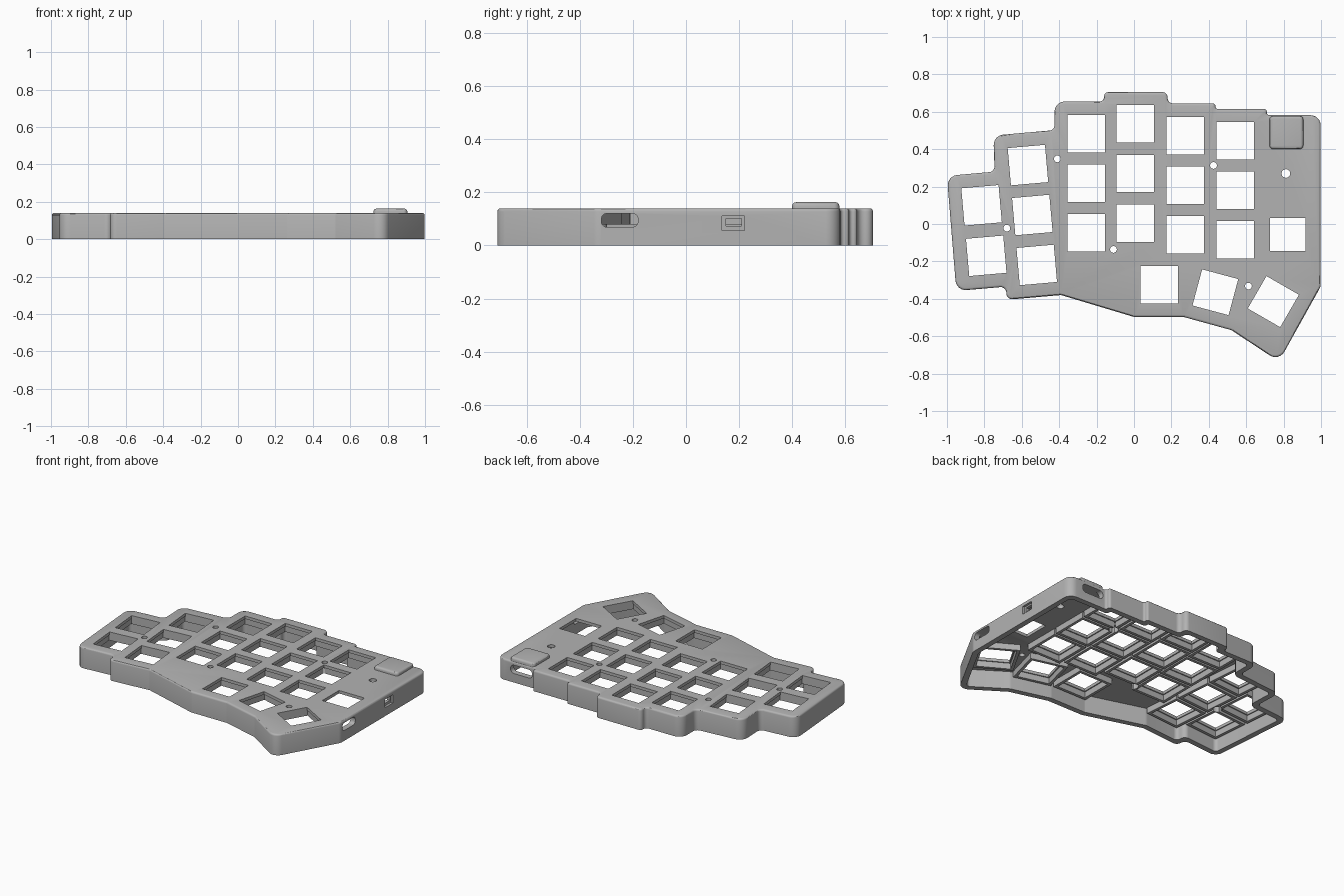
import bpy, bmesh, math
from mathutils import Vector, Matrix

cube = bpy.data.objects.get("Cube")
if cube:
    bpy.data.objects.remove(cube)

grey = bpy.data.materials.new("case_grey")
grey.use_nodes = True
grey.diffuse_color = (0.45, 0.45, 0.45, 1)
grey.node_tree.nodes["Principled BSDF"].inputs["Base Color"].default_value = (0.45, 0.45, 0.45, 1)

HEIGHT, PLATE, WALL = 0.14, 0.12, 0.037

# Case outline, clockwise from the far left column
OUTLINE = [Vector(p) for p in (
    (-1.0, 0.257), (-0.745, 0.28), (-0.752, 0.473), (-0.425, 0.502), (-0.425, 0.655),
    (-0.16, 0.655), (-0.16, 0.705), (0.18, 0.705), (0.18, 0.645), (0.435, 0.645),
    (0.435, 0.615), (0.71, 0.615), (0.71, 0.582), (0.998, 0.582), (0.998, -0.335),
    (0.775, -0.735), (0.52, -0.567), (0.265, -0.497), (0.0, -0.497), (-0.39, -0.38),
    (-0.68, -0.405), (-0.685, -0.335), (-0.95, -0.358))]

# Key openings: x, y, turn in degrees
KEYS = [(-0.815, 0.10, 5), (-0.79, -0.17, 5),
        (-0.135, -0.325, 0)][:2]
KEYS += [(-0.567 + i * 0.0235, 0.315 - i * 0.267, 5) for i in range(3)]
for x, top in ((-0.255, 0.483), (0.007, 0.535), (0.275, 0.472), (0.541, 0.446)):
    KEYS += [(x, top - i * 0.265, 0) for i in range(3)]
KEYS += [(0.135, -0.325, 0), (0.435, -0.365, -15), (0.745, -0.415, -30)]

SCREWS = [(-0.41, 0.348), (-0.68, -0.022), (-0.11, -0.136),
          (0.425, 0.313), (0.812, 0.27), (0.612, -0.332)]


def inset(points, dist):
    """Move every edge of a clockwise outline inward."""
    out = []
    for i, p in enumerate(points):
        a = (p - points[i - 1]).normalized()
        b = (points[(i + 1) % len(points)] - p).normalized()
        na, nb = Vector((a.y, -a.x)), Vector((b.y, -b.x))
        out.append(p + (na + nb) * dist / (1 + na.dot(nb)))
    return out


def rounded(points, convex, concave, steps=6):
    """Replace corners by arcs."""
    out = []
    for i, p in enumerate(points):
        to_a, to_b = points[i - 1] - p, points[(i + 1) % len(points)] - p
        a, b = to_a.normalized(), to_b.normalized()
        turn = math.pi - a.angle(b)
        radius = convex if a.x * b.y - a.y * b.x > 0 else concave
        t = min(radius * math.tan(turn / 2), 0.46 * to_a.length, 0.46 * to_b.length)
        r = t / math.tan(turn / 2)
        mid = (a + b).normalized()
        centre = p + mid * math.hypot(r, t)
        start = p + a * t - centre
        sign = 1 if start.x * -mid.y + start.y * mid.x > 0 else -1
        for k in range(steps + 1):
            out.append(centre + Matrix.Rotation(sign * turn * k / steps, 2) @ start)
    return out


def prism(bm, points, z0, z1):
    """Extrude an outline between two heights; returns the top face."""
    face = bm.faces.new([bm.verts.new((p[0], p[1], z0)) for p in points])
    new = bmesh.ops.extrude_face_region(bm, geom=[face])["geom"]
    bmesh.ops.translate(bm, vec=(0, 0, z1 - z0),
                        verts=[g for g in new if isinstance(g, bmesh.types.BMVert)])
    return next(g for g in new if isinstance(g, bmesh.types.BMFace))


def square(x, y, turn, w, h):
    m = Matrix.Rotation(math.radians(turn), 2)
    return [m @ Vector((sx * w / 2, sy * h / 2)) + Vector((x, y))
            for sx, sy in ((-1, -1), (1, -1), (1, 1), (-1, 1))]


def disc(x, y, r, n=24):
    return [(x + r * math.cos(math.tau * i / n), y + r * math.sin(math.tau * i / n)) for i in range(n)]


def finish(bm, name):
    bmesh.ops.recalc_face_normals(bm, faces=bm.faces)
    mesh = bpy.data.meshes.new(name)
    bm.to_mesh(mesh)
    bm.free()
    mesh.materials.append(grey)
    obj = bpy.data.objects.new(name, mesh)
    bpy.context.collection.objects.link(obj)
    return obj


def prisms(name, shapes, z0, z1):
    bm = bmesh.new()
    for s in shapes:
        prism(bm, s, z0, z1)
    return finish(bm, name)


def cut(obj, cutter):
    """Subtract the cutter, then discard it."""
    mod = obj.modifiers.new("cut", "BOOLEAN")
    mod.operation, mod.solver, mod.object = "DIFFERENCE", "EXACT", cutter
    bpy.context.view_layer.objects.active = obj
    bpy.ops.object.modifier_apply(modifier=mod.name)
    bpy.data.objects.remove(cutter)


def port(name, centre, size, side, radius=0.0):
    """Cutter for a wall opening facing +x or +y."""
    w, h, depth = size
    shape = [Vector(p) for p in ((-w/2, -h/2), (-w/2, h/2), (w/2, h/2), (w/2, -h/2))]
    cutter = prisms(name, [rounded(shape, radius, radius) if radius else shape], -depth, 0.05)
    turn = Matrix.Rotation(math.pi / 2, 4, "X")
    face = Matrix.Rotation(math.pi / 2 if side == "x" else math.pi, 4, "Z")
    cutter.data.transform(Matrix.Translation(centre) @ face @ turn)
    return cutter


# Shell with softened top edge, hollow from below
bm = bmesh.new()
top = prism(bm, rounded(OUTLINE, 0.055, 0.03), 0, HEIGHT)
bmesh.ops.bevel(bm, geom=list(top.edges), offset=0.012, segments=3, profile=0.5, affect="EDGES")
case = finish(bm, "case_shell")
cut(case, prisms("cavity", [rounded(inset(OUTLINE, WALL), 0.025, 0.05)], -0.1, PLATE))

# Key openings, the smaller side window, and screw holes
openings = [square(x, y, t, 0.2, 0.2) for x, y, t in KEYS]
openings.append(square(0.823, -0.057, 0, 0.19, 0.177))
openings += [disc(x, y, 0.023 if x > 0.8 else 0.018) for x, y in SCREWS]
cut(case, prisms("openings", openings, 0.05, 0.3))

# Side slot, side jack and back connector openings
cut(case, port("slot", (1.0, -0.25, 0.095), (0.138, 0.052, 0.1), "x", 0.022))
cut(case, port("jack_recess", (1.0, 0.178, 0.084), (0.086, 0.055, 0.018), "x"))
cut(case, port("jack_hole", (1.0, 0.18, 0.087), (0.06, 0.028, 0.1), "x"))
cut(case, port("connector", (0.815, 0.582, 0.088), (0.16, 0.056, 0.1), "y", 0.025))

# Frames around the keys under the plate, notched for the screws
frames = prisms("key_frames", [square(x, y, t, 0.252, 0.252) for x, y, t in KEYS], 0.08, PLATE + 0.003)
cut(frames, prisms("frame_pockets", [square(x, y, t, 0.214, 0.214) for x, y, t in KEYS], 0, 0.3))
cut(frames, prisms("screw_notches", [disc(x, y, 0.03) for x, y in SCREWS], 0, 0.3))

# Raised cover over the connector
bm = bmesh.new()
pad = [Vector(p) for p in ((0.725, 0.4), (0.725, 0.578), (0.905, 0.578), (0.905, 0.4))]
top = prism(bm, rounded(pad, 0.02, 0.02), 0.125, 0.163)
bmesh.ops.bevel(bm, geom=list(top.edges), offset=0.014, segments=3, profile=0.5, affect="EDGES")
cover = finish(bm, "connector_cover")

# Smooth the rounded edges, keep the rest crisp
for obj in (case, frames, cover):
    bpy.ops.object.select_all(action="DESELECT")
    obj.select_set(True)
    bpy.context.view_layer.objects.active = obj
    bpy.ops.object.shade_smooth_by_angle(angle=math.radians(30))
